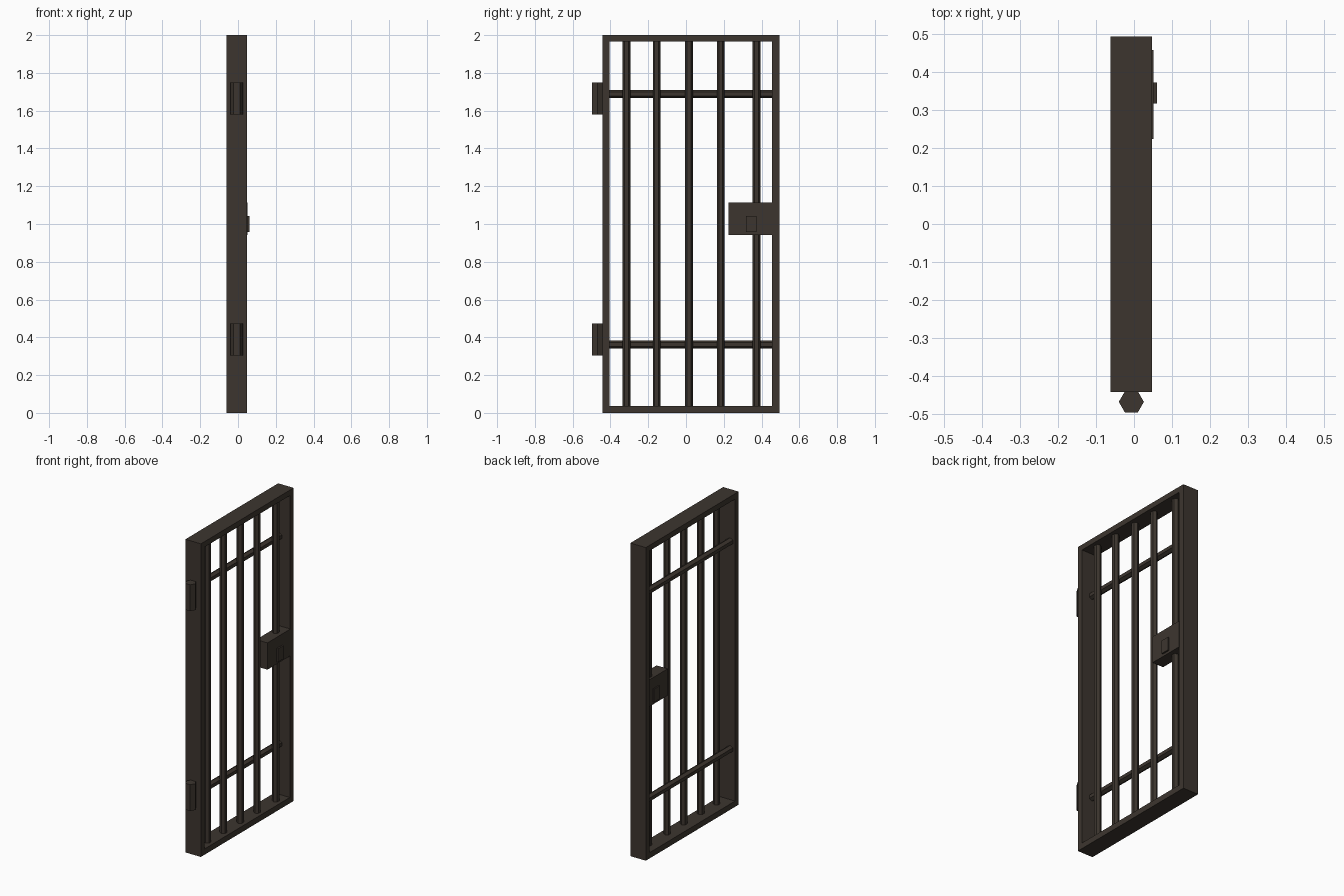
import bpy, bmesh, math
from mathutils import Matrix

if "Cube" in bpy.data.objects:
    bpy.data.objects.remove(bpy.data.objects["Cube"])

iron = bpy.data.materials.new("dark_iron")
iron.diffuse_color = (0.046, 0.036, 0.028, 1)
iron.use_nodes = True
iron.node_tree.nodes["Principled BSDF"].inputs["Base Color"].default_value = iron.diffuse_color


def finish(name, bm):
    bmesh.ops.recalc_face_normals(bm, faces=bm.faces)
    me = bpy.data.meshes.new(name)
    bm.to_mesh(me)
    bm.free()
    me.materials.append(iron)
    ob = bpy.data.objects.new(name, me)
    bpy.context.collection.objects.link(ob)
    return ob


def box(name, lo, hi):
    bm = bmesh.new()
    bmesh.ops.create_cube(bm, size=1)
    for v in bm.verts:
        v.co = [lo[i] + (v.co[i] + 0.5) * (hi[i] - lo[i]) for i in range(3)]
    return finish(name, bm)


def hex_rod(name, centre, radius, length, spin=0.0, along_y=False):
    bm = bmesh.new()
    bmesh.ops.create_cone(bm, cap_ends=True, segments=6, radius1=radius,
                          radius2=radius, depth=length)
    # put a corner on +x before the requested spin
    first = max(bm.verts, key=lambda v: v.co.x).co
    base = -math.atan2(first.y, first.x)
    m = Matrix.Rotation(base + spin, 4, 'Z')
    if along_y:
        m = Matrix.Rotation(math.pi / 2, 4, 'X') @ m
    bm.transform(Matrix.Translation(centre) @ m)
    return finish(name, bm)


# Door frame: rectangular ring pushed through its depth
X0, X1 = -0.062, 0.047
bm = bmesh.new()
outer = [bm.verts.new((X0, y, z)) for y, z in
         ((-0.442, 0), (0.494, 0), (0.494, 2), (-0.442, 2))]
inner = [bm.verts.new((X0, y, z)) for y, z in
         ((-0.406, 0.037), (0.456, 0.037), (0.456, 1.965), (-0.406, 1.965))]
ring = [bm.faces.new((outer[i], outer[(i + 1) % 4], inner[(i + 1) % 4], inner[i]))
        for i in range(4)]
ext = bmesh.ops.extrude_face_region(bm, geom=ring, use_keep_orig=True)
bmesh.ops.translate(bm, vec=(X1 - X0, 0, 0),
                    verts=[g for g in ext["geom"] if isinstance(g, bmesh.types.BMVert)])
finish("door_frame", bm)

# Upright bars
for i, y in enumerate((-0.316, -0.155, 0.016, 0.184, 0.373)):
    hex_rod(f"upright_bar_{i + 1}", (0.005, y, 1.0), 0.021, 1.96, spin=math.pi / 6)

# Cross bars behind the uprights
for name, z in (("lower", 0.362), ("upper", 1.688)):
    hex_rod(f"{name}_cross_bar", (-0.028, 0.025, z), 0.022, 0.89,
            spin=math.pi / 6, along_y=True)

# Hinge barrels on the side
for name, z in (("lower", 0.388), ("upper", 1.665)):
    hex_rod(f"{name}_hinge", (-0.007, -0.468, z), 0.033, 0.168)

# Lock case with a keyhole plate on each side
box("lock_case", (-0.028, 0.224, 0.943), (0.051, 0.458, 1.114))
box("front_key_plate", (0.05, 0.317, 0.958), (0.061, 0.372, 1.043))
box("back_key_plate", (-0.036, 0.317, 0.958), (-0.027, 0.372, 1.043))
